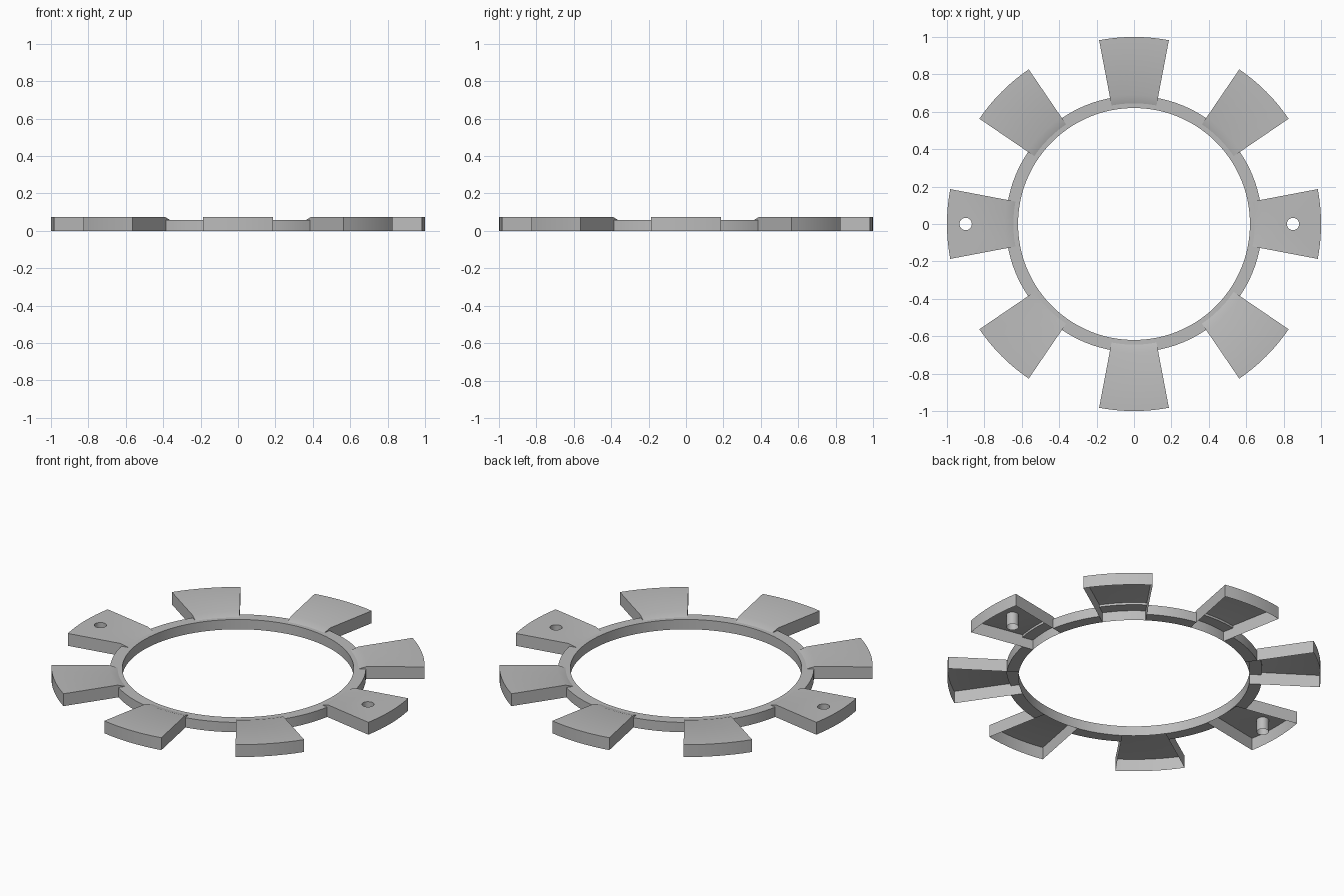
import bpy, bmesh
from math import cos, sin, pi, radians

cube = bpy.data.objects.get("Cube")
if cube:
    bpy.data.objects.remove(cube, do_unlink=True)

R_IN, R_RING, R_OUT = 0.62, 0.685, 1.0
R_LOW, R_HIGH = 0.645, 0.69        # foot and head of the blade's sloped root
Z_RING, Z_TOP = 0.058, 0.073
HALF = radians(10.75)              # half the blade's angular width
STEP = pi / 4
SEGS = 8

grey = bpy.data.materials.new("plain_grey")
grey.use_nodes = True
colour = (0.5, 0.5, 0.5, 1)
grey.diffuse_color = colour
grey.node_tree.nodes["Principled BSDF"].inputs["Base Color"].default_value = colour


def span(start, end, n=SEGS):
    return [start + (end - start) * i / n for i in range(n + 1)]


def polar(r, a, z):
    return (r * cos(a), r * sin(a), z)


def sweep(bm, profile, angles):
    """Turn a (radius, height) profile through the given angles."""
    rows = [[bm.verts.new(polar(r, a, z)) for a in angles] for r, z in profile]
    for low, high in zip(rows, rows[1:]):
        for j in range(len(angles) - 1):
            bm.faces.new((low[j], low[j + 1], high[j + 1], high[j]))


def finish(bm, name):
    bmesh.ops.remove_doubles(bm, verts=bm.verts, dist=1e-5)
    mesh = bpy.data.meshes.new(name)
    bm.to_mesh(mesh)
    bm.free()
    mesh.materials.append(grey)
    obj = bpy.data.objects.new(name, mesh)
    bpy.context.collection.objects.link(obj)
    bpy.ops.object.select_all(action='DESELECT')
    obj.select_set(True)
    bpy.context.view_layer.objects.active = obj
    bpy.ops.object.shade_smooth_by_angle(angle=radians(30))


def edge_loop(bm, points):
    verts = [bm.verts.new(p) for p in points]
    return [bm.edges.new((v, verts[i - 1])) for i, v in enumerate(verts)]


def make_ring():
    """Thin ring, closed below only in the gaps between blades."""
    bm = bmesh.new()
    for k in range(8):
        c = k * STEP
        under = span(c - HALF, c + HALF)
        gap = span(c + HALF, c + STEP - HALF)
        for angles in (under, gap):
            sweep(bm, [(R_RING, Z_RING), (R_IN, Z_RING), (R_IN, 0)], angles)
        sweep(bm, [(R_IN, 0), (R_RING, 0), (R_RING, Z_RING)], gap)
    finish(bm, "ring")


def make_blade(name, centre, hole_r=None):
    """Hollow wedge, open below, with an optional hole through its top."""
    bm = bmesh.new()
    angles = span(centre - HALF, centre + HALF)

    # flat top, filled around the hole
    edges = edge_loop(bm, [polar(R_OUT, a, Z_TOP) for a in angles]
                      + [polar(R_HIGH, a, Z_TOP) for a in reversed(angles)])
    if hole_r:
        x, y, _ = polar(hole_r, centre, 0)
        circle = [(x + 0.033 * cos(t), y + 0.033 * sin(t)) for t in span(0, 2 * pi, 24)[:-1]]
        edges += edge_loop(bm, [(u, v, Z_TOP) for u, v in circle])
    bmesh.ops.triangle_fill(bm, edges=edges, use_beauty=True, normal=(0, 0, 1))
    for face in bm.faces:
        face.normal_update()
        if face.normal.z < 0:
            face.normal_flip()

    # outer wall and sloped root
    sweep(bm, [(R_OUT, 0), (R_OUT, Z_TOP)], angles)
    sweep(bm, [(R_HIGH, Z_TOP), (R_LOW, Z_RING)], angles)

    # side walls
    side = [(R_IN, 0), (R_OUT, 0), (R_OUT, Z_TOP), (R_HIGH, Z_TOP), (R_LOW, Z_RING), (R_IN, Z_RING)]
    for a, outline in ((angles[0], side), (angles[-1], side[::-1])):
        bm.faces.new([bm.verts.new(polar(r, a, z)) for r, z in outline])

    # open tube below the hole
    if hole_r:
        rings = [[bm.verts.new((u, v, z)) for u, v in circle] for z in (0, Z_TOP)]
        for i in range(len(circle)):
            bm.faces.new((rings[0][i], rings[1][i], rings[1][i - 1], rings[0][i - 1]))
    finish(bm, name)

    # small step where the ring meets the blade's underside
    bm = bmesh.new()
    sweep(bm, [(R_RING, Z_RING), (R_RING, Z_TOP - 0.002)], angles)
    finish(bm, name + "_inner_step")


make_ring()
holes = {0: 0.85, 4: 0.9}
for k in range(8):
    make_blade(f"blade_{k + 1}", k * STEP, holes.get(k))
